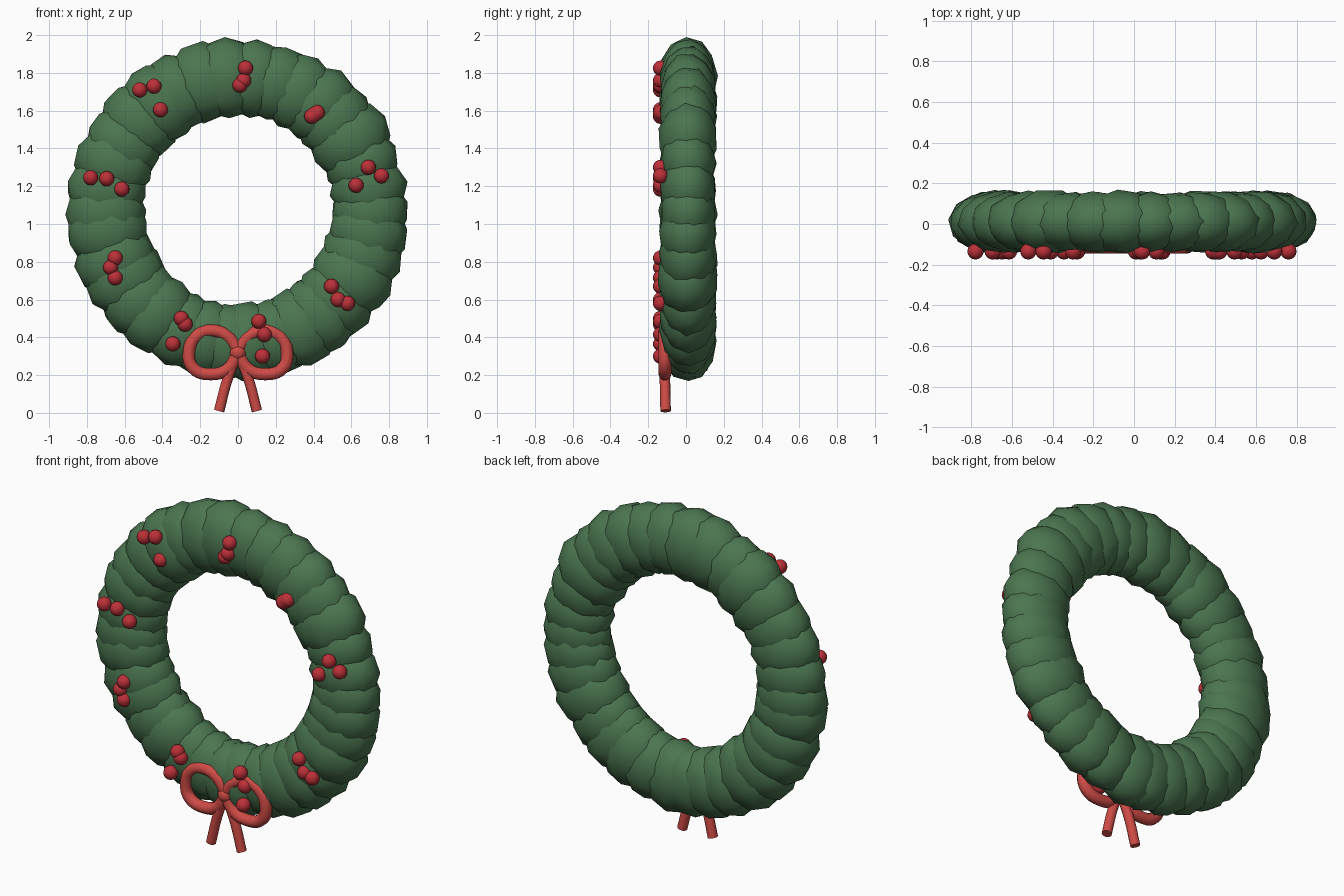
import bpy, bmesh, math, random
from mathutils import Matrix, Vector, Euler

if "Cube" in bpy.data.objects:
    bpy.data.objects.remove(bpy.data.objects["Cube"])

random.seed(4)
CZ, R = 1.075, 0.70          # ring centre height and radius


def material(name, rgb):
    m = bpy.data.materials.new(name)
    m.diffuse_color = (*rgb, 1)
    m.use_nodes = True
    m.node_tree.nodes["Principled BSDF"].inputs["Base Color"].default_value = m.diffuse_color
    return m


GREEN = material("foliage_green", (0.07, 0.18, 0.08))
RED = material("berry_red", (0.50, 0.03, 0.04))
RIBBON = material("ribbon_red", (0.62, 0.07, 0.06))


def finish(name, bm, mat):
    me = bpy.data.meshes.new(name)
    bm.to_mesh(me)
    bm.free()
    me.materials.append(mat)
    for p in me.polygons:
        p.use_smooth = True
    ob = bpy.data.objects.new(name, me)
    bpy.context.collection.objects.link(ob)
    return ob


# Foliage: overlapping faceted clumps around the ring
bm = bmesh.new()
N = 34
for i in range(N):
    a = math.tau * (i + random.uniform(-0.15, 0.15)) / N
    s = random.uniform(0.97, 1.06)
    spin = Euler([random.uniform(0, 6.28) for _ in range(3)]).to_matrix().to_4x4()
    place = (Matrix.Translation((R * math.cos(a), 0.01, CZ + R * math.sin(a)))
             @ Matrix.Rotation(-a, 4, 'Y')
             @ Matrix.Diagonal((0.21 * s, 0.151 * s, 0.19 * s, 1)))
    ball = bmesh.ops.create_icosphere(bm, subdivisions=2, radius=1)
    for v in ball["verts"]:
        v.co = place @ (spin @ v.co * random.uniform(0.97, 1.03))
finish("foliage_ring", bm, GREEN)

# Berries: clusters on the front face
clusters = [
    [(-.52, 1.71), (-.445, 1.73), (-.41, 1.605)],
    [(.04, 1.825), (.03, 1.76), (.01, 1.735)],
    [(.42, 1.59), (.39, 1.57), (.405, 1.58)],
    [(.69, 1.30), (.76, 1.255), (.625, 1.205)],
    [(.495, .67), (.53, .60), (.58, .58)],
    [(.11, .485), (.14, .415), (.13, .30)],
    [(-.30, .50), (-.28, .47), (-.345, .365)],
    [(-.65, .82), (-.675, .77), (-.65, .715)],
    [(-.78, 1.245), (-.695, 1.24), (-.615, 1.185)],
]
bm = bmesh.new()
for x, z in (p for c in clusters for p in c):
    bmesh.ops.create_uvsphere(bm, u_segments=16, v_segments=10, radius=0.04,
                              matrix=Matrix.Translation((x, -0.135, z)))
finish("berries", bm, RED)


# Bow: round ribbon tubes swept along curves, converted to meshes
def tube(name, pts, radius):
    cu = bpy.data.curves.new(name, 'CURVE')
    cu.dimensions = '3D'
    cu.bevel_depth, cu.bevel_resolution = radius, 3
    cu.use_fill_caps = True
    sp = cu.splines.new('BEZIER')
    sp.resolution_u = 6
    sp.bezier_points.add(len(pts) - 1)
    for b, p in zip(sp.bezier_points, pts):
        b.co = p
        b.handle_left_type = b.handle_right_type = 'AUTO'
    tmp = bpy.data.objects.new(name + "_curve", cu)
    bpy.context.collection.objects.link(tmp)
    me = bpy.data.meshes.new_from_object(
        tmp.evaluated_get(bpy.context.evaluated_depsgraph_get()))
    bpy.data.objects.remove(tmp)
    me.materials.clear()
    me.materials.append(RIBBON)
    ob = bpy.data.objects.new(name, me)
    bpy.context.collection.objects.link(ob)
    bpy.context.view_layer.objects.active = ob
    ob.select_set(True)
    bpy.ops.object.shade_smooth_by_angle(angle=math.radians(40))
    ob.select_set(False)


loop = [(0, .32), (.05, .235), (.14, .205), (.235, .235), (.26, .32),
        (.215, .41), (.13, .435), (.05, .40), (0, .33)]
for side, label in ((-1, "left"), (1, "right")):
    tube("bow_loop_" + label, [(side * x, -0.112, z) for x, z in loop], 0.034)
    tube("bow_tail_" + label, [(0, -0.118, .32), (side * .055, -0.112, .18),
                               (side * .10, -0.108, .01)], 0.028)

# Knot at the centre of the bow
bm = bmesh.new()
bmesh.ops.create_uvsphere(bm, u_segments=16, v_segments=10, radius=0.045,
                          matrix=Matrix.Translation((0, -0.112, .32)))
finish("bow_knot", bm, RIBBON)
